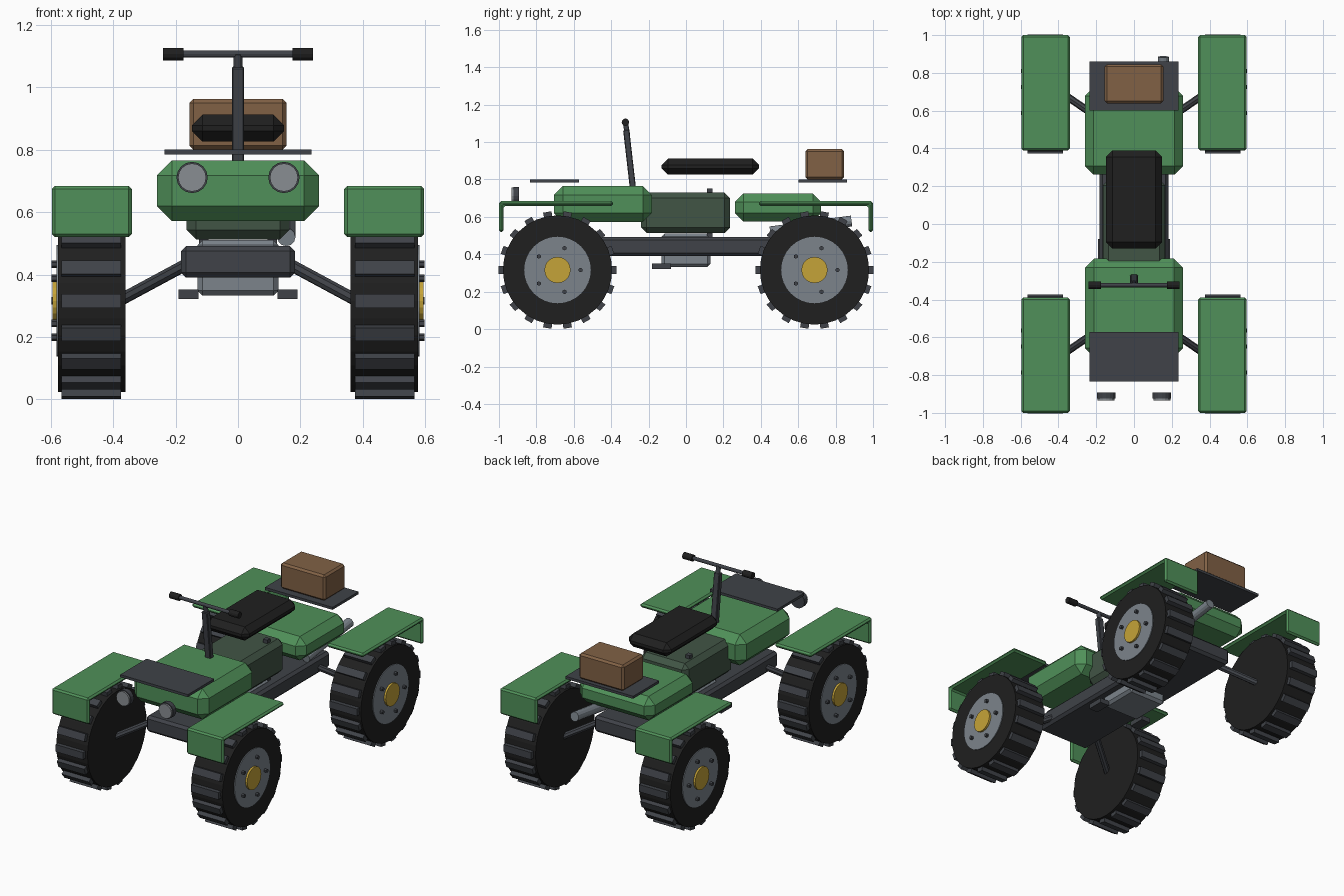
import bpy, bmesh, math
from mathutils import Vector, Matrix

old = bpy.data.objects.get("Cube")
if old:
    bpy.data.objects.remove(old, do_unlink=True)


def material(name, rgb):
    m = bpy.data.materials.new(name)
    m.use_nodes = True
    color = (*rgb, 1)
    m.diffuse_color = color
    m.node_tree.nodes["Principled BSDF"].inputs["Base Color"].default_value = color
    return m


GREEN = material("body green", (0.08, 0.28, 0.1))
ENGINE = material("dull green", (0.053, 0.09, 0.06))
DARK = material("dark grey", (0.05, 0.055, 0.065))
STEEL = material("steel grey", (0.2, 0.23, 0.26))
RUBBER = material("black rubber", (0.014, 0.014, 0.014))
GOLD = material("hub gold", (0.56, 0.37, 0.04))
BROWN = material("box brown", (0.22, 0.12, 0.06))
LENS = material("lamp lens", (0.25, 0.27, 0.29))


def finish(name, bm, mat, bevel=0):
    bmesh.ops.recalc_face_normals(bm, faces=bm.faces)
    mesh = bpy.data.meshes.new(name)
    bm.to_mesh(mesh)
    bm.free()
    mesh.materials.append(mat)
    ob = bpy.data.objects.new(name, mesh)
    bpy.context.collection.objects.link(ob)
    if bevel:
        mod = ob.modifiers.new("chamfer", "BEVEL")
        mod.width = bevel
        mod.segments = 1
    return ob


def box(name, x, y, z, mat, bevel=0, tilt=0):
    """Box from (min, max) ranges on each axis, optionally tilted about x."""
    bm = bmesh.new()
    bmesh.ops.create_cube(bm, size=1)
    spans = (x, y, z)
    bmesh.ops.scale(bm, vec=[b - a for a, b in spans], verts=bm.verts)
    bmesh.ops.rotate(bm, matrix=Matrix.Rotation(tilt, 3, "X"), verts=bm.verts)
    bmesh.ops.translate(bm, vec=[(a + b) / 2 for a, b in spans], verts=bm.verts)
    return finish(name, bm, mat, bevel)


def rod(name, start, end, radius, mat, sides=12, bevel=0):
    """Cylinder between two points."""
    a, b = Vector(start), Vector(end)
    bm = bmesh.new()
    bmesh.ops.create_cone(bm, cap_ends=True, segments=sides, radius1=radius,
                          radius2=radius, depth=(b - a).length)
    turn = (b - a).to_track_quat("Z", "Y").to_matrix().to_4x4()
    bm.transform(Matrix.Translation((a + b) / 2) @ turn)
    return finish(name, bm, mat, bevel)


def treads(name, x, cy, cz):
    """Ring of tread blocks around a wheel."""
    bm = bmesh.new()
    count = 18
    for i in range(count):
        spin = Matrix.Rotation(math.tau * i / count, 4, "X")
        place = Matrix.Translation((x, cy, cz)) @ spin @ Matrix.Translation((0, 0.295, 0))
        block = Matrix.Diagonal((0.19, 0.04, 0.045, 1))
        bmesh.ops.create_cube(bm, size=1, matrix=place @ block)
    return finish(name, bm, DARK)


def wheel(tag, side, cy):
    cz = 0.316

    def disc(part, inner, outer, radius, mat, sides, dy=0, dz=0):
        rod(f"{tag}_{part}", (side * inner, cy + dy, cz + dz),
            (side * outer, cy + dy, cz + dz), radius, mat, sides)

    disc("tire", 0.36, 0.577, 0.292, RUBBER, 32)
    treads(f"{tag}_treads", side * 0.47, cy, cz)
    disc("rim", 0.5, 0.582, 0.178, STEEL, 32)
    disc("hub", 0.5, 0.594, 0.07, GOLD, 20)
    for i in range(5):
        a = math.tau * i / 5
        disc(f"bolt_{i + 1}", 0.55, 0.598, 0.012, DARK, 6,
             0.123 * math.cos(a), 0.123 * math.sin(a))


def fender(tag, side, end):
    """Flat top with a flap hanging at the outer end, drawn as an L profile."""
    top, low, thick = 0.684, 0.52, 0.025
    profile = [(0.39, top), (1.0, top), (1.0, low), (1.0 - thick, low),
               (1.0 - thick, top - thick), (0.39, top - thick)]
    bm = bmesh.new()
    face = bm.faces.new([bm.verts.new((side * 0.34, end * y, z)) for y, z in profile])
    ext = bmesh.ops.extrude_face_region(bm, geom=[face])
    moved = [v for v in ext["geom"] if isinstance(v, bmesh.types.BMVert)]
    bmesh.ops.translate(bm, vec=(side * 0.256, 0, 0), verts=moved)
    finish(f"{tag}_fender", bm, GREEN, 0.01)


# Wheels, fenders and suspension arms at the four corners
for end, end_name in ((-1, "front"), (1, "rear")):
    for side, side_name in ((1, "left"), (-1, "right")):
        tag = f"{end_name}_{side_name}"
        wheel(tag, side, end * 0.687)
        fender(tag, side, end)
        rod(f"{tag}_arm", (side * 0.12, end * 0.515, 0.457),
            (side * 0.38, end * 0.692, 0.317), 0.02, DARK, 8)

# Chassis, engine and bodywork
box("chassis", (-0.182, 0.182), (-0.66, 0.66), (0.39, 0.492), DARK, 0.016)
box("gearbox", (-0.13, 0.13), (-0.13, 0.13), (0.333, 0.51), STEEL, 0.016)
box("engine_cover", (-0.165, 0.165), (-0.24, 0.235), (0.513, 0.73), ENGINE, 0.03)
box("front_hood", (-0.26, 0.26), (-0.705, -0.183), (0.572, 0.766), GREEN, 0.048)
box("rear_body", (-0.26, 0.26), (0.262, 0.723), (0.575, 0.725), GREEN, 0.045)

# Seat, racks and cargo
box("seat", (-0.148, 0.148), (-0.13, 0.39), (0.826, 0.912), RUBBER, 0.034)
box("front_rack", (-0.235, 0.235), (-0.833, -0.572), (0.785, 0.801), DARK)
box("rear_rack", (-0.235, 0.235), (0.602, 0.86), (0.785, 0.801), DARK)
box("cargo_box", (-0.155, 0.155), (0.638, 0.845), (0.801, 0.962), BROWN, 0.012)

# Steering column, bar and grips
box("steering_column", (-0.02, 0.02), (-0.317, -0.284), (0.73, 1.066), DARK, 0.004, 0.115)
rod("column_neck", (0, -0.313, 1.04), (0, -0.324, 1.106), 0.014, DARK)
rod("handlebar", (-0.23, -0.324, 1.106), (0.23, -0.324, 1.106), 0.011, DARK)

# Paired small parts
for side, side_name in ((1, "left"), (-1, "right")):
    rod(f"{side_name}_grip", (side * 0.175, -0.324, 1.106),
        (side * 0.24, -0.324, 1.106), 0.02, RUBBER, 12)
    rod(f"{side_name}_headlight", (side * 0.147, -0.893, 0.711),
        (side * 0.147, -0.923, 0.711), 0.05, DARK, 16)
    rod(f"{side_name}_lens", (side * 0.147, -0.91, 0.711),
        (side * 0.147, -0.934, 0.711), 0.045, LENS, 16)
    xs = sorted((side * 0.127, side * 0.19))
    box(f"{side_name}_footpeg", xs, (-0.183, -0.08), (0.322, 0.352), DARK)
    xs = sorted((side * 0.095, side * 0.125))
    box(f"{side_name}_engine_post", xs, (0.112, 0.142), (0.48, 0.752), DARK)

# Exhaust
rod("exhaust_pipe", (0.155, 0.45, 0.52), (0.155, 0.885, 0.578), 0.029, STEEL, 12)
